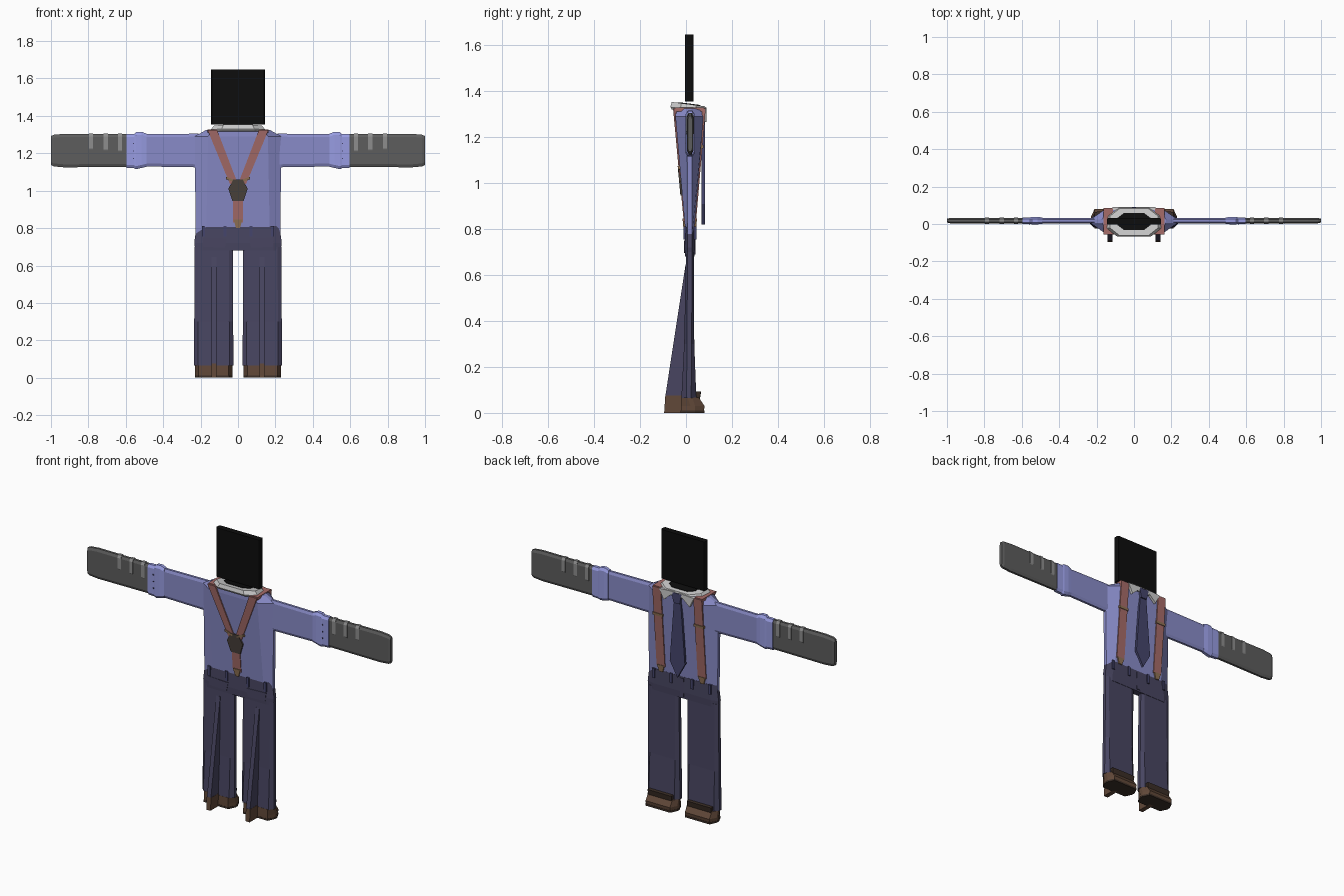
import bpy, bmesh

if "Cube" in bpy.data.objects:
    bpy.data.objects.remove(bpy.data.objects["Cube"])

COLORS = {
    "black": (0.004, 0.004, 0.004), "shirt": (0.25, 0.26, 0.58), "cuff": (0.31, 0.33, 0.75),
    "pants": (0.065, 0.06, 0.12), "tie": (0.06, 0.06, 0.15), "strap": (0.38, 0.15, 0.14),
    "leather": (0.07, 0.055, 0.045), "shoe": (0.12, 0.065, 0.04), "sole": (0.045, 0.028, 0.02),
    "glove": (0.11, 0.11, 0.11), "ridge": (0.27, 0.27, 0.27), "brass": (0.28, 0.17, 0.09),
    "collar": (0.55, 0.55, 0.58),
}
MATS = {}
for key, c in COLORS.items():
    MATS[key] = bpy.data.materials.new(key)
    MATS[key].diffuse_color = (*c, 1)


def loft(name, rings, color):
    """Closed solid skinned through rings of equal point count."""
    bm = bmesh.new()
    vs = [[bm.verts.new(p) for p in r] for r in rings]
    n = len(vs[0])
    for a, b in zip(vs, vs[1:]):
        for i in range(n):
            j = (i + 1) % n
            bm.faces.new((a[i], a[j], b[j], b[i]))
    bm.faces.new(vs[0])
    bm.faces.new(vs[-1])
    bmesh.ops.recalc_face_normals(bm, faces=bm.faces)
    me = bpy.data.meshes.new(name)
    bm.to_mesh(me)
    bm.free()
    me.materials.append(MATS[color])
    ob = bpy.data.objects.new(name, me)
    bpy.context.collection.objects.link(ob)
    return ob


def box(name, x, y, z, color):
    loft(name, [[(x[0], y[0], h), (x[1], y[0], h), (x[1], y[1], h), (x[0], y[1], h)] for h in z], color)


def panel(name, outline, y_at, thick, color):
    """Flat xz outline laid on a sloping surface y_at(z)."""
    loft(name, [[(x, y_at(z) + d, z) for x, z in outline] for d in (-thick / 2, thick / 2)], color)


def rect(x0, x1, z0, z1):
    return [(x0, z0), (x1, z0), (x1, z1), (x0, z1)]


def hexa(hx, flat, y0, y1, z, ys=0.01):
    """Horizontal section: flat front and back, thin edges at the sides."""
    m = (y0 + y1) / 2
    half = [(flat, y0), (hx, m - ys), (hx, m + ys), (flat, y1)]
    return [(x, y, z) for x, y in half] + [(-x, y, z) for x, y in reversed(half)]


def chest(z):
    return 0.034 + (z - 0.8) * 0.085


def back(z):
    return -0.001 - (z - 0.8) * 0.092


# Head slab
loft("head", [hexa(0.145, 0.14, -0.004, 0.032, z) for z in (1.355, 1.647)], "black")

# Shirt body, wedge shaped from the side
loft("shirt_body", [hexa(0.226, 0.17, -0.001, 0.034, 0.77),
                    hexa(0.232, 0.16, back(1.29), chest(1.29), 1.29),
                    hexa(0.17, 0.14, -0.045, 0.075, 1.325)], "shirt")


# Tilted collar with the dark neck inside
def neck_ring(hx, y0, y1, z):
    return [(x, y, zz - 0.13 * y) for x, y, zz in hexa(hx, hx * 0.6, y0, y1, z, (y1 - y0) * 0.22)]


loft("collar", [neck_ring(0.145, -0.062, 0.085, 1.312), neck_ring(0.147, -0.068, 0.09, 1.322),
                neck_ring(0.128, -0.062, 0.083, 1.345), neck_ring(0.09, -0.035, 0.062, 1.345)], "collar")
loft("neck", [neck_ring(0.087, -0.033, 0.06, h) for h in (1.33, 1.348)], "black")

# Tie
panel("tie", [(-0.02, 1.30), (-0.05, 0.91), (0, 0.82), (0.05, 0.91), (0.02, 1.30)],
      lambda z: 0.075, 0.014, "tie")
panel("tie_knot", [(-0.033, 1.325), (-0.02, 1.265), (0.02, 1.265), (0.033, 1.325)],
      lambda z: 0.078, 0.024, "tie")

# Back suspender: patch, lower strap and clip
panel("back_strap_lower", rect(-0.027, 0.027, 0.83, 0.97), back, 0.012, "strap")
panel("back_patch", [(-0.03, 0.945), (0.03, 0.945), (0.052, 1.01), (0.025, 1.06),
                     (-0.025, 1.06), (-0.052, 1.01)], back, 0.02, "leather")
panel("back_clip", [(-0.01, 0.80), (0.01, 0.80), (0.024, 0.845), (-0.024, 0.845)], back, 0.02, "brass")

# Waist of the trousers
loft("waist", [hexa(0.228, 0.19, -0.004, 0.036, 0.68), hexa(0.234, 0.19, -0.006, 0.039, 0.72),
               hexa(0.222, 0.17, -0.004, 0.038, 0.81)], "pants")
panel("fly", rect(-0.012, 0.012, 0.69, 0.80), lambda z: 0.038, 0.006, "pants")


def arm_ring(s, x, z0, z1, y0=0.004, y1=0.032):
    m, c = (y0 + y1) / 2, 0.016
    q = (y1 - y0) / 4
    return [(s * x, y, z) for y, z in [(y0, z0 + c), (m - q, z0), (m + q, z0), (y1, z0 + c),
                                       (y1, z1 - c), (m + q, z1), (m - q, z1), (y0, z1 - c)]]


for s, side in ((1, "right"), (-1, "left")):
    # Collar tip
    panel(side + "_collar_tip", [(s * 0.012, 1.33), (s * 0.115, 1.325), (s * 0.085, 1.265)],
          lambda z: 0.082, 0.016, "collar")

    # Sleeve, rolled cuff and glove
    loft(side + "_sleeve", [arm_ring(s, 0.21, 1.125, 1.305), arm_ring(s, 0.53, 1.13, 1.302)], "shirt")
    loft(side + "_cuff", [arm_ring(s, 0.49, 1.128, 1.305, 0.001, 0.035),
                          arm_ring(s, 0.515, 1.122, 1.315, -0.002, 0.038),
                          arm_ring(s, 0.545, 1.115, 1.313, -0.002, 0.038),
                          arm_ring(s, 0.555, 1.12, 1.304, 0, 0.036),
                          arm_ring(s, 0.596, 1.122, 1.304, 0, 0.036)], "cuff")
    loft(side + "_glove", [arm_ring(s, 0.58, 1.127, 1.302), arm_ring(s, 0.93, 1.125, 1.304),
                           arm_ring(s, 0.985, 1.13, 1.299), arm_ring(s, 1.0, 1.137, 1.292, 0.008, 0.028)],
         "glove")
    for i, x in enumerate((0.63, 0.707, 0.785)):
        loft(f"{side}_glove_ridge_{i}", [arm_ring(s, x - 0.011, 1.20 + i * 0.005, 1.306, 0.001, 0.035),
                                         arm_ring(s, x + 0.011, 1.20 + i * 0.005, 1.306, 0.001, 0.035)],
             "ridge")
    for i in range(3):
        z = 1.17 + i * 0.04
        panel(f"{side}_cuff_button_{i}", rect(s * 0.555, s * 0.561, z, z + 0.006),
              lambda z: 0.0, 0.006, "tie")

    # Suspenders: diagonal at the back, vertical on the chest
    panel(side + "_back_strap", [(s * 0.112, 1.325), (s * 0.163, 1.325), (s * 0.043, 1.035),
                                 (s * 0.0, 1.035)], back, 0.014, "strap")
    panel(side + "_back_ring", [(s * 0.012, 1.055), (s * 0.062, 1.075), (s * 0.066, 1.062),
                                (s * 0.016, 1.043)], back, 0.02, "brass")
    panel(side + "_front_strap", rect(s * 0.108, s * 0.163, 0.84, 1.325), chest, 0.014, "strap")
    panel(side + "_buckle", rect(s * 0.103, s * 0.168, 1.15, 1.165), chest, 0.022, "brass")
    panel(side + "_front_clip", [(s * 0.124, 0.805), (s * 0.147, 0.805), (s * 0.159, 0.845),
                                 (s * 0.112, 0.845)], chest, 0.02, "brass")
    loft(side + "_shoulder_strap", [[(s * x, y, z) for x, z in rect(0.112, 0.163, 1.312, 1.328)]
                                    for y in (-0.047, 0.079)], "strap")

    # Belt loops and pocket
    for i, x in enumerate((0.07, 0.185)):
        for face, y in (("back", -0.006), ("front", 0.04)):
            panel(f"{side}_{face}_belt_loop_{i}", rect(s * (x - 0.008), s * (x + 0.008), 0.755, 0.812),
                  lambda z: y, 0.01, "tie")
    panel(side + "_back_pocket", [(s * 0.06, 0.745), (s * 0.19, 0.75), (s * 0.185, 0.70),
                                  (s * 0.07, 0.695)], lambda z: -0.005, 0.006, "pants")

    # Leg with a thin fin behind it
    def leg_ring(half, y0, y1, z, cx=0.13, k=0.8):
        return [(s * (cx + x), y, zz) for x, y, zz in hexa(half, half * k, y0, y1, z)]
    loft(side + "_leg", [leg_ring(0.106, -0.02, 0.045, 0.065), leg_ring(0.104, -0.008, 0.036, 0.3),
                         leg_ring(0.102, 0, 0.034, 0.7)], "pants")
    fin = [(0.01, 0.072), (-0.09, 0.072), (-0.002, 0.645), (0.01, 0.645)]
    loft(side + "_leg_fin", [[(s * x, y, z) for y, z in fin] for x in (0.116, 0.142)], "pants")

    # Shoe, sole, tongue and heel fin
    loft(side + "_shoe", [leg_ring(0.1, -0.022, 0.078, 0.01), leg_ring(0.1, -0.022, 0.081, 0.03),
                          leg_ring(0.1, -0.021, 0.056, 0.066)], "shoe")
    loft(side + "_sole", [leg_ring(0.101, -0.023, 0.08, z) for z in (0, 0.011)], "sole")
    loft(side + "_tongue", [leg_ring(0.075, 0.04, 0.058, 0.05), leg_ring(0.08, 0.042, 0.066, 0.092)], "sole")
    heel = [(0, 0), (-0.095, 0), (-0.09, 0.075), (0, 0.075)]
    loft(side + "_heel_fin", [[(s * x, y, z) for y, z in heel] for x in (0.115, 0.143)], "shoe")

for m in bpy.data.materials:
    if m.users and not m.is_grease_pencil:
        m.use_nodes = True
        m.node_tree.nodes["Principled BSDF"].inputs["Base Color"].default_value = m.diffuse_color
